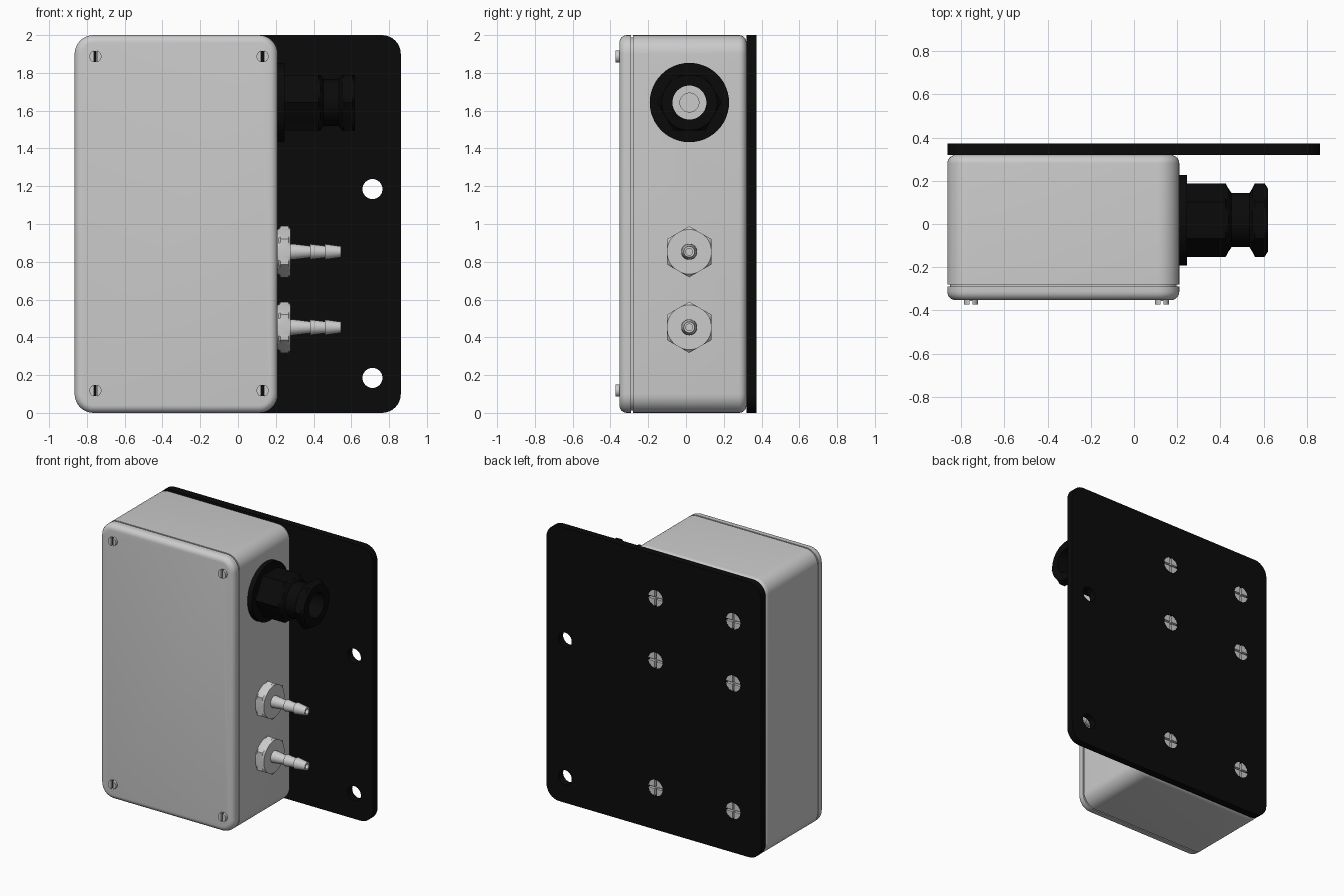
import bpy, bmesh
from math import sin, cos, pi, radians

if "Cube" in bpy.data.objects:
    bpy.data.objects.remove(bpy.data.objects["Cube"])

black = bpy.data.materials.new("black")
black.diffuse_color = (0.003, 0.003, 0.003, 1)
black.use_nodes = True
black.node_tree.nodes["Principled BSDF"].inputs["Base Color"].default_value = black.diffuse_color


def loft(name, rings, mat=None, closed=False):
    """Skin a list of equal-length point rings; cap the ends unless closed."""
    bm = bmesh.new()
    vs = [[bm.verts.new(p) for p in ring] for ring in rings]
    n = len(vs[0])
    pairs = list(zip(vs, vs[1:]))
    if closed:
        pairs.append((vs[-1], vs[0]))
    else:
        bm.faces.new(vs[0])
        bm.faces.new(vs[-1])
    for a, b in pairs:
        for i in range(n):
            j = (i + 1) % n
            bm.faces.new((a[i], a[j], b[j], b[i]))
    bmesh.ops.recalc_face_normals(bm, faces=bm.faces)
    me = bpy.data.meshes.new(name)
    bm.to_mesh(me)
    bm.free()
    ob = bpy.data.objects.new(name, me)
    bpy.context.collection.objects.link(ob)
    if mat:
        me.materials.append(mat)
    return ob


def rounded_rect(y, x0, x1, z0, z1, r, inset=0, seg=8):
    """Rounded rectangle in the xz plane, shrunk by inset."""
    pts = []
    corners = [(x1 - r, z1 - r), (x0 + r, z1 - r), (x0 + r, z0 + r), (x1 - r, z0 + r)]
    for k, (cx, cz) in enumerate(corners):
        for i in range(seg + 1):
            a = (k + i / seg) * pi / 2
            pts.append((cx + (r - inset) * cos(a), y, cz + (r - inset) * sin(a)))
    return pts


def lathe(name, profile, centre, axis='x', mat=None, closed=False, hexa=None, phase=0, n=48):
    """Revolve (position, radius) points; hexa clips the section to a hexagon."""
    cx, cy, cz = centre
    rings = []
    for t, r in profile:
        ring = []
        for i in range(n):
            a = 2 * pi * i / n
            q = r
            if hexa:
                q = min(r, hexa / cos((a - phase) % (pi / 3) - pi / 6))
            u, v = q * cos(a), q * sin(a)
            ring.append((cx + t, cy + u, cz + v) if axis == 'x' else (cx + u, cy + t, cz + v))
        rings.append(ring)
    return loft(name, rings, mat, closed)


def box(name, centre, size, mat=None):
    (x, y, z), (a, b, c) = centre, [s / 2 for s in size]
    return loft(name, [[(x - a, y + s * b, z - c), (x + a, y + s * b, z - c),
                        (x + a, y + s * b, z + c), (x - a, y + s * b, z + c)] for s in (-1, 1)], mat)


def cut(ob, cutters):
    bpy.context.view_layer.objects.active = ob
    for c in cutters:
        m = ob.modifiers.new("cut", 'BOOLEAN')
        m.operation, m.solver, m.object = 'DIFFERENCE', 'EXACT', c
        bpy.ops.object.modifier_apply(modifier=m.name)
        bpy.data.objects.remove(c)


# enclosure: filleted body, sealing groove and lid
X0, X1, F = -0.865, 0.21, 0.04
case = (X0, X1, 0, 2, 0.1)
arc = [(F * (1 - cos(i * pi / 12)), F * (1 - sin(i * pi / 12))) for i in range(7)]
body = loft("enclosure_body", [rounded_rect(-0.28, *case)] +
            [rounded_rect(0.32 - e, *case, d) for d, e in arc])
loft("enclosure_seal", [rounded_rect(y, *case, 0.012) for y in (-0.30, -0.27)])
loft("enclosure_lid", [rounded_rect(-0.29, *case)] +
     [rounded_rect(-0.353 + e, *case, d) for d, e in arc])

# cable opening in the body behind the gland
GLAND = (0, 0.018, 1.643)
cut(body, [lathe("opening_cutter", [(0.13, 0.05), (0.3, 0.05)], GLAND)])

# mounting plate with two open holes and six screw holes
plate = loft("mounting_plate", [rounded_rect(y, X0, 0.862, 0, 2, 0.1) for y in (0.32, 0.372)], black)
screw_spots = [(x, z) for x in (-0.015, -0.64) for z in (0.303, 1.23, 1.683)]
holes = [(0.712, z, 0.053) for z in (0.185, 1.185)] + [(x, z, 0.058) for x, z in screw_spots]
cut(plate, [lathe("hole_cutter", [(0.28, r), (0.42, r)], (x, 0, z), 'y', n=32) for x, z, r in holes])

# cross-slot screws flush with the plate's back
for x, z in screw_spots:
    s = lathe("plate_screw", [(0.315, 0.058), (0.371, 0.058)], (x, 0, z), 'y', n=32)
    cut(s, [box("slot_cutter", (x, 0.38, z), size) for size in ((0.014, 0.06, 0.2), (0.2, 0.06, 0.014))])

# slotted lid screws
for x in (-0.755, 0.13):
    for z in (0.118, 1.887):
        s = lathe("lid_screw", [(-0.345, 0.032), (-0.372, 0.032)], (x, 0, z), 'y', n=32)
        cut(s, [box("slot_cutter", (x, -0.38, z), (0.015, 0.05, 0.2))])
        box("lid_screw_slot", (x, -0.353, z), (0.014, 0.006, 0.058), black)

# cable gland: round flange and a hollow hexagonal body with a round neck
lathe("gland_flange", [(0.205, 0.09), (0.205, 0.21), (0.245, 0.21), (0.245, 0.09)],
      GLAND, mat=black, closed=True)
lathe("gland_body", [(0.24, 0.09), (0.24, 0.17), (0.425, 0.17), (0.437, 0.147), (0.452, 0.125),
                     (0.535, 0.125), (0.55, 0.15), (0.56, 0.17), (0.605, 0.17), (0.62, 0.147),
                     (0.62, 0.09)], GLAND, mat=black, closed=True, hexa=0.147)

# hose barbs: chamfered hex nut and stepped hollow nozzle
for z in (0.453, 0.853):
    c = (0, 0.017, z)
    lathe("hose_nut", [(0.205, 0.118), (0.215, 0.12), (0.224, 0.136), (0.268, 0.136), (0.279, 0.118)],
          c, hexa=0.117, phase=radians(30))
    lathe("hose_barb", [(0.27, 0.042), (0.29, 0.042), (0.38, 0.031), (0.38, 0.041), (0.46, 0.031),
                        (0.46, 0.041), (0.545, 0.029), (0.545, 0.018), (0.40, 0.018)], c, n=32)

# smooth shading with crisp edges
for ob in bpy.context.scene.objects:
    bpy.ops.object.select_all(action='DESELECT')
    ob.select_set(True)
    bpy.context.view_layer.objects.active = ob
    bpy.ops.object.shade_smooth_by_angle(angle=radians(25))
